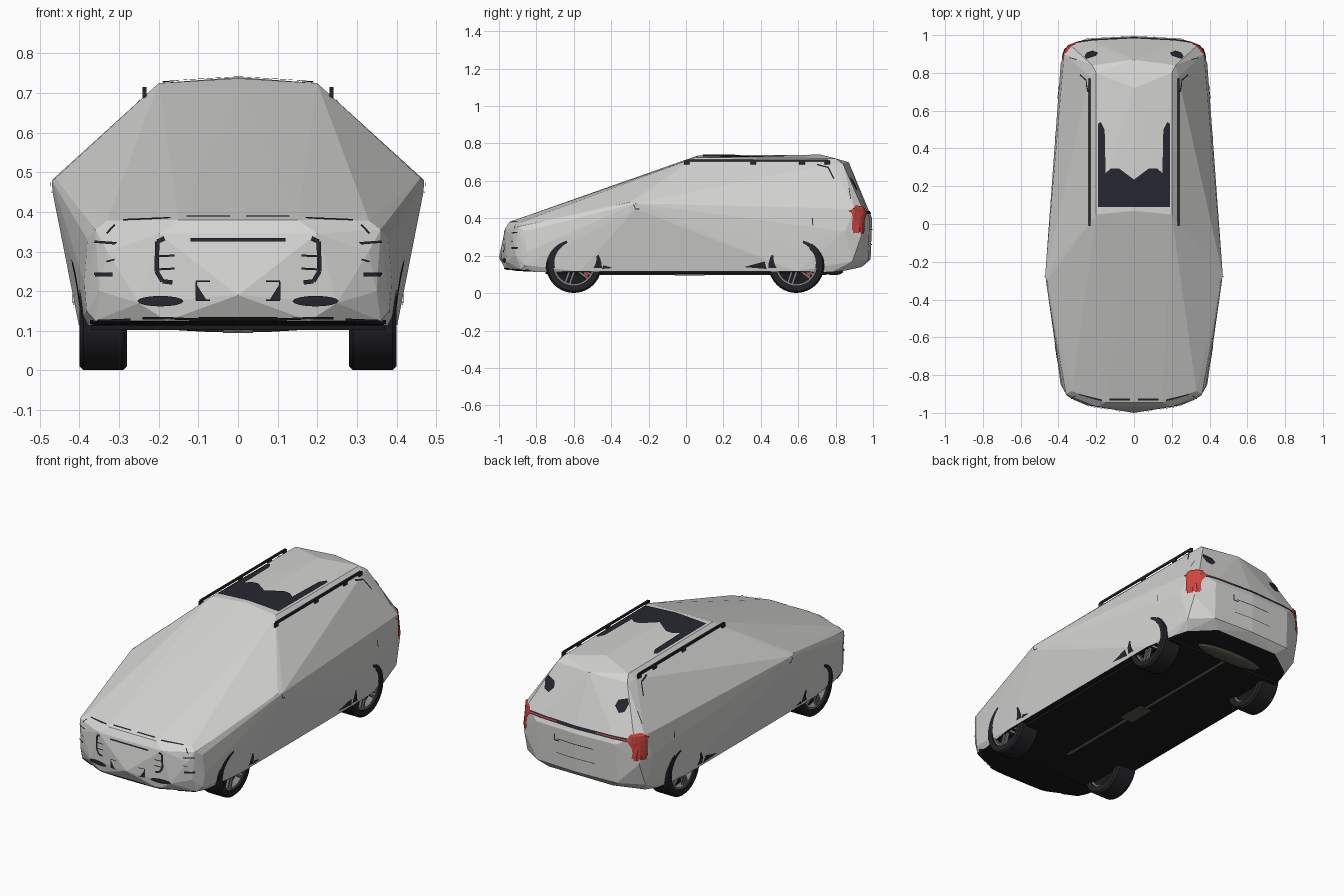
import bpy, bmesh, math
from mathutils import Vector, Matrix
from mathutils.bvhtree import BVHTree

cube = bpy.data.objects.get("Cube")
if cube:
    bpy.data.objects.remove(cube)


def material(name, r, g, b):
    m = bpy.data.materials.new(name)
    m.use_nodes = True
    m.diffuse_color = (r, g, b, 1)
    m.node_tree.nodes["Principled BSDF"].inputs["Base Color"].default_value = (r, g, b, 1)
    return m


PAINT = material("pale grey paint", .66, .66, .65)
DARK = material("dark glass", .02, .02, .03)
BLACK = material("underbody black", .01, .01, .011)
TYRE = material("tyre rubber", .017, .017, .02)
ALLOY = material("wheel alloy", .22, .22, .24)
RED = material("lamp red", .62, .06, .05)
PIPE = material("exhaust metal", .1, .095, .075)


def finish(bm, name, *mats):
    mesh = bpy.data.meshes.new(name)
    bm.to_mesh(mesh)
    bm.free()
    for m in mats:
        mesh.materials.append(m)
    ob = bpy.data.objects.new(name, mesh)
    bpy.context.collection.objects.link(ob)
    return ob


# Body: faceted shell stretched over mirrored corner points
NOSE = [(0, -1, .19), (.2, -.967, .345), (.36, -.9, .355), (.33, -.885, .378),
        (.15, -.945, .38), (.38, -.86, .33), (.388, -.85, .22), (.382, -.86, .15),
        (.35, -.91, .2), (.36, -.88, .125), (.25, -.96, .17), (.18, -.965, .125),
        (.33, -.925, .3), (.37, -.8, .113)]
MIDDLE = [(.47, -.27, .48), (.468, -.27, .45), (.46, -.3, .485),
          (.402, -.57, .115), (.402, .59, .115), (.405, .6, .25),
          (.235, 0, .69), (.235, .78, .69), (.2, .05, .725), (0, .07, .737),
          (.2, 0, .7), (0, -.01, .71)]
TAIL = [(0, .72, .74), (.2, .8, .72), (0, .87, .7), (.22, .84, .69),
        (0, .995, .4), (.25, .982, .4), (.335, .945, .45), (.37, .9, .45),
        (.388, .85, .33), (.36, .935, .3), (.25, .975, .18), (0, .987, .18),
        (.37, .89, .17), (.2, .94, .14), (.34, .85, .12), (.37, .78, .113)]
bm = bmesh.new()
for x, y, z in NOSE + MIDDLE + TAIL:
    for s in ((1, -1) if x else (1,)):
        bm.verts.new((s * x, y, z))
hull = bmesh.ops.convex_hull(bm, input=bm.verts[:])
loose = {g for g in hull["geom_interior"] + hull["geom_unused"] if isinstance(g, bmesh.types.BMVert)}
bmesh.ops.delete(bm, geom=list(loose), context='VERTS')
bmesh.ops.recalc_face_normals(bm, faces=bm.faces[:])
bm.normal_update()
for f in bm.faces:
    f.material_index = int(f.normal.z < -.8)
SHELL = BVHTree.FromBMesh(bm)
finish(bm, "body", PAINT, BLACK)

# Each direction maps panel coordinates to a ray start and a ray direction
RAYS = {
    "front": (lambda u, v: (u, -3, v), Vector((0, 1, 0))),
    "back": (lambda u, v: (u, 3, v), Vector((0, -1, 0))),
    "left": (lambda u, v: (3, u, v), Vector((-1, 0, 0))),
    "right": (lambda u, v: (-3, u, v), Vector((1, 0, 0))),
    "top": (lambda u, v: (u, v, 3), Vector((0, 0, -1))),
}


def panel(name, side, mat, polygons, mirror=False, lift=.004):
    """Lay flat outlines onto the body as thin plates."""
    start, ray = RAYS[side]
    if mirror:
        polygons = polygons + [[(-u, v) for u, v in p] for p in polygons]
    bm = bmesh.new()
    for p in polygons:
        bm.faces.new([bm.verts.new((u, v, 0)) for u, v in p])
    for axis in (Vector((1, 0, 0)), Vector((0, 1, 0))):
        for i in range(-40, 41):
            bmesh.ops.bisect_plane(bm, geom=bm.verts[:] + bm.edges[:] + bm.faces[:],
                                   plane_co=axis * i * .025, plane_no=axis)
    bmesh.ops.triangulate(bm, faces=bm.faces[:])
    for v in bm.verts:
        origin = Vector(start(v.co.x, v.co.y))
        hit, normal, _, _ = SHELL.ray_cast(origin, ray)
        if hit is None:
            hit, normal, _, _ = SHELL.find_nearest(origin + ray * 2.62)
        v.co = hit + normal * lift
    bm.normal_update()
    bmesh.ops.reverse_faces(bm, faces=[f for f in bm.faces if f.normal.dot(ray) > 0])
    return finish(bm, name, mat)


def stroke(points, width):
    """Outline quads for each segment of a line."""
    quads = []
    for a, b in zip(points, points[1:]):
        a, b = Vector(a), Vector(b)
        n = (b - a).orthogonal().normalized() * width / 2
        quads.append([tuple(p) for p in (a - n, b - n, b + n, a + n)])
    return quads


def oval(cu, cv, ru, rv, n=16):
    return [(cu + ru * math.cos(math.tau * i / n), cv + rv * math.sin(math.tau * i / n)) for i in range(n)]


def sickle(cy, a0, a1, thick, flip, n=10):
    """Tapering arc around a wheel centre."""
    angles = [math.radians(a0 + (a1 - a0) * i / n) for i in range(n + 1)]
    outer = [(.15, a) for a in angles]
    inner = [(.15 - thick * (1 - .75 * i / n), a) for i, a in enumerate(angles)][::-1]
    return [(cy + flip * r * math.cos(a), .135 + r * math.sin(a)) for r, a in outer + inner]


# Front details
panel("grille_bar", "front", DARK, stroke([(-.12, .329), (.12, .329)], .008))
panel("grille_brackets", "front", DARK,
      stroke([(.185, .333), (.203, .325), (.205, .25), (.19, .225), (.165, .222)], .011)
      + stroke([(.16, .29), (.2, .288)], .005) + stroke([(.16, .257), (.2, .255)], .005), True)
panel("fog_lamps", "front", DARK, [oval(.195, .175, .058, .013)], True)
panel("plate_corners", "front", DARK,
      stroke([(.07, .225), (.105, .225), (.105, .178), (.07, .178)], .004)
      + [[(.08, .18), (.105, .18), (.103, .215)]], True)
panel("lower_intake", "front", BLACK, stroke([(-.1, .132), (.1, .132)], .01)
      + stroke([(.1, .131), (.24, .134)], .006) + stroke([(-.1, .131), (-.24, .134)], .006))
panel("bumper_lip", "front", DARK, stroke([(.27, .128), (.37, .124)], .01), True)
panel("bonnet_seam", "front", DARK, stroke([(.02, .386), (.13, .386)], .003)
      + stroke([(.17, .382), (.29, .377)], .003) + stroke([(.31, .365), (.33, .345)], .004), True)
panel("lamp_creases", "front", DARK, stroke([(.315, .244), (.36, .244)], .006)
      + stroke([(.31, .28), (.33, .275)], .004), True)

# Rear details
panel("tail_bar", "back", DARK, stroke([(-.33, .43), (.33, .43)], .017))
panel("tail_bar_glow", "back", RED, stroke([(.12, .43), (.3, .43)], .005), True, .007)
panel("rear_glass_spots", "back", DARK,
      [[(.19, .575), (.22, .545), (.25, .555), (.262, .595), (.25, .62), (.2, .605)]], True)
panel("number_plate_marks", "back", DARK, stroke([(-.11, .34), (.11, .34)], .004)
      + stroke([(.13, .365), (.13, .33), (.1, .33)], .007) + stroke([(-.12, .26), (.12, .26)], .003))
panel("tail_lamps_rear", "back", RED,
      [[(.3, .43), (.315, .46), (.35, .465), (.374, .44), (.374, .32), (.335, .32), (.325, .39)]], True, .006)

# Roof glass with two rearward arms
half = [(.19, .09), (.19, .53), (.175, .54), (.155, .5), (.15, .27), (.12, .295), (.08, .295), (.04, .265)]
panel("roof_glass", "top", DARK, [half + [(0, .235)] + [(-u, v) for u, v in half[::-1]]])

# Side details on both flanks
for side in ("left", "right"):
    panel(side + "_tail_lamp", side, RED,
          [[(.89, .45), (.905, .465), (.94, .46), (.95, .33), (.9, .32), (.885, .34)]], lift=.006)
    panel(side + "_arch_trim", side, DARK,
          [sickle(cy, *span, flip) for cy, flip in ((-.6, -1), (.59, 1))
           for span in ((0, 76, .05), (180, 152, .045))])
    panel(side + "_sill_marks", side, DARK,
          [[(-.45, .13), (-.39, .135), (-.44, .15)], [(.31, .14), (.43, .13), (.42, .17)]])
    panel(side + "_door_seams", side, DARK, stroke([(.7, .685), (.76, .67), (.79, .61)], .007)
          + stroke([(.675, .4), (.678, .36)], .005) + stroke([(.87, .56), (.88, .5)], .004)
          + stroke([(-.28, .475), (-.27, .45), (-.25, .45)], .004)
          + stroke([(-.93, .32), (-.9, .325)], .006) + stroke([(-.93, .24), (-.9, .24)], .006))


def box(bm, centre, size, turn=Matrix()):
    bmesh.ops.create_cube(bm, size=1, matrix=Matrix.Translation(centre) @ turn @ Matrix.Diagonal((*size, 1)))


def tube(name, a, b, r, mat, sides=12, squash=1):
    a, b = Vector(a), Vector(b)
    turn = (b - a).to_track_quat('Z', 'Y').to_matrix().to_4x4()
    bm = bmesh.new()
    bmesh.ops.create_cone(bm, cap_ends=True, segments=sides, radius1=r, radius2=r, depth=(b - a).length,
                          matrix=turn)
    for v in bm.verts:
        v.co.z *= squash
        v.co += (a + b) / 2
    return finish(bm, name, mat)


# Roof rails with feet
for s, side in ((1, "left"), (-1, "right")):
    bm = bmesh.new()
    box(bm, (s * .236, .38, .709), (.009, .76, .012))
    for y in (.005, .36, .62, .755):
        box(bm, (s * .236, y, .699), (.009, .03, .022))
    finish(bm, side + "_roof_rail", DARK)

# Exhaust and underbody
tube("exhaust_pipe", (0, -.55, .108), (0, .75, .108), .011, PIPE)
bm = bmesh.new()
box(bm, (0, .02, .108), (.075, .16, .026))
finish(bm, "centre_silencer", PIPE)
bm = bmesh.new()
bmesh.ops.create_uvsphere(bm, u_segments=24, v_segments=8, radius=1,
                          matrix=Matrix.Translation((0, .79, .114)) @ Matrix.Diagonal((.21, .05, .018, 1)))
finish(bm, "rear_silencer", PIPE)
bm = bmesh.new()
box(bm, (0, 0, .108), (.74, 1.5, .012))
finish(bm, "floor_pan", BLACK)


# Wheels: lathed tyre and rim, five twin spokes, brake caliper
def lathe(name, profile, mat, place, n=40):
    bm = bmesh.new()
    vs = [bm.verts.new((x, r, 0)) for x, r in profile]
    edges = [bm.edges.new((a, b)) for a, b in zip(vs, vs[1:] + vs[:1])]
    bmesh.ops.spin(bm, geom=vs + edges, cent=(0, 0, 0), axis=(1, 0, 0), angle=math.tau, steps=n, use_merge=True)
    bmesh.ops.remove_doubles(bm, verts=bm.verts[:], dist=1e-5)
    bmesh.ops.recalc_face_normals(bm, faces=bm.faces[:])
    for f in bm.faces:
        f.smooth = True
    bm.transform(place)
    ob = finish(bm, name, mat)
    bpy.context.view_layer.objects.active = ob
    ob.select_set(True)
    bpy.ops.object.shade_smooth_by_angle(angle=math.radians(35))
    ob.select_set(False)


for s, side in ((1, "left"), (-1, "right")):
    for y, end in ((-.6, "front"), (.59, "rear")):
        label = end + "_" + side
        place = Matrix.Translation((s * .34, y, .15))
        lathe(label + "_tyre", [(-.06, .11), (-.06, .14), (-.05, .149), (.05, .149), (.06, .14), (.06, .11)],
              TYRE, place)
        lathe(label + "_rim", [(-.05, .1), (-.05, .112), (.05, .112), (.05, .1)], ALLOY, place)
        tube(label + "_hub_back", (s * .3, y, .15), (s * .355, y, .15), .105, BLACK, 32)
        bm = bmesh.new()
        for k in range(5):
            turn = Matrix.Rotation(math.tau * k / 5 + .3, 4, 'X')
            for offset in (-.012, .012):
                centre = place @ turn @ Vector((s * .042, offset, .056))
                box(bm, centre, (.014, .012, .105), turn)
        finish(bm, label + "_spokes", ALLOY)
        tube(label + "_hub_cap", (s * .37, y, .15), (s * .39, y, .15), .026, ALLOY, 20)
        bm = bmesh.new()
        box(bm, (s * .362, y + .065, .11), (.02, .02, .04))
        finish(bm, label + "_caliper", RED)
